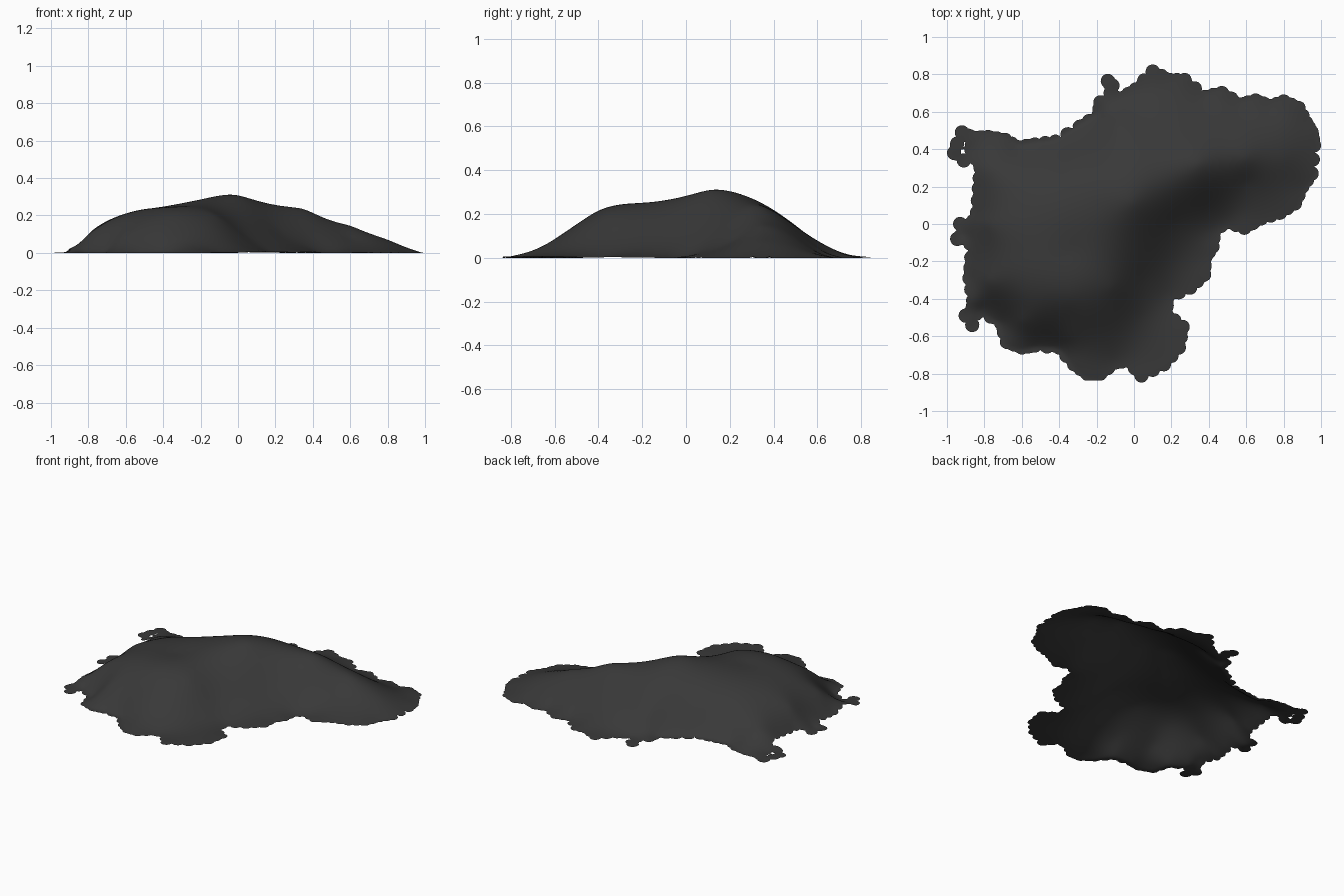
import bpy, bmesh, math
from mathutils import Vector

if "Cube" in bpy.data.objects:
    bpy.data.objects.remove(bpy.data.objects["Cube"])

R = 0.038      # radius of the scallops along the rim
STEP = 0.0125  # grid spacing

# Scallop centres around the rim, clockwise from the back left corner
RIM = [(-.87,.40), (-.86,.46), (-.78,.465), (-.69,.45), (-.62,.41), (-.53,.425), (-.42,.44),
       (-.29,.52), (-.19,.58), (-.18,.65), (-.07,.67), (.01,.72), (.1,.815), (.19,.77),
       (.27,.77), (.38,.68), (.47,.70), (.57,.64), (.65,.66), (.73,.63), (.8,.655), (.88,.62),
       (.92,.54), (.95,.49), (.962,.42), (.95,.27), (.9,.2), (.86,.11), (.78,.06), (.68,.03),
       (.59,-.02), (.5,.01), (.43,-.03), (.42,-.12), (.38,-.18), (.375,-.27), (.3,-.34),
       (.18,-.39), (.17,-.48), (.26,-.55), (.24,-.66), (.16,-.75), (.04,-.81), (-.03,-.73),
       (-.1,-.74), (-.18,-.8), (-.25,-.8), (-.32,-.75), (-.4,-.66), (-.53,-.65), (-.6,-.66),
       (-.68,-.63), (-.71,-.53), (-.82,-.46), (-.87,-.5), (-.86,-.41), (-.88,-.29),
       (-.87,-.18), (-.88,-.03), (-.84,.06), (-.83,.19), (-.82,.3)]
# Loose scallops that stick out from the rim
STRAY = [(-.14,.765), (-.115,.74), (-.125,.70), (-.92,.49), (-.962,.38), (-.945,.43),
         (-.91,.34), (-.93,0), (-.945,-.08), (-.91,-.06), (-.865,-.54), (-.9,-.49), (-.88,.47)]

# Height samples over the hill
HILL = [(-.78,-.3,.115), (-.78,0,.12), (-.76,.3,.08), (-.6,-.52,.10), (-.6,-.38,.175),
        (-.6,-.15,.21), (-.6,.1,.185), (-.6,.3,.10), (-.35,-.6,.075), (-.35,-.5,.15),
        (-.35,-.4,.215), (-.35,-.15,.245), (-.35,.1,.25), (-.35,.3,.165), (-.12,-.62,.055),
        (-.12,-.48,.13), (-.12,-.34,.20), (-.12,-.05,.268), (-.2,.1,.285), (-.1,.35,.23),
        (-.1,.53,.11), (.04,-.5,.04), (.05,-.3,.09), (.07,-.1,.17), (-.01,.11,.307),
        (.1,.3,.265), (.1,.5,.145), (.1,.65,.05), (.2,-.2,.05), (.22,0,.12), (.2,.2,.245),
        (.4,.08,.07), (.38,.2,.17), (.35,.32,.235), (.35,.5,.13), (.6,.1,.03), (.6,.22,.08),
        (.6,.35,.145), (.6,.5,.09), (.8,.35,.07), (.8,.5,.045)]


def kernel(dx, dy):
    d = dx * dx + dy * dy
    return d * math.log(d) if d > 1e-12 else 0.0


def solve(a, b):
    n = len(b)
    m = [row[:] + [v] for row, v in zip(a, b)]
    for c in range(n):
        p = max(range(c, n), key=lambda r: abs(m[r][c]))
        m[c], m[p] = m[p], m[c]
        for r in range(c + 1, n):
            f = m[r][c] / m[c][c]
            if f:
                m[r] = [u - f * v for u, v in zip(m[r], m[c])]
    out = [0.0] * n
    for c in reversed(range(n)):
        out[c] = (m[c][n] - sum(m[c][k] * out[k] for k in range(c + 1, n))) / m[c][c]
    return out


def rim_height(x, y):
    # the rim floats a little where it is drawn in on the left
    return max(0.004, min(0.06, 0.5 * (x + 0.93))) if x < -.8 and -.42 < y < .35 else 0.006


# Thin plate spline through the samples and the rim
pts = HILL + [(x, y, rim_height(x, y)) for x, y in RIM] + [(x, y, 0.002) for x, y in STRAY]
rows = [[kernel(p[0] - q[0], p[1] - q[1]) + (1.5e-3 if p is q else 0) for q in pts]
        + [1, p[0], p[1]] for p in pts]
rows += [[1] * len(pts) + [0] * 3, [p[0] for p in pts] + [0] * 3, [p[1] for p in pts] + [0] * 3]
w = solve(rows, [p[2] for p in pts] + [0, 0, 0])


def height(x, y):
    z = w[-3] + w[-2] * x + w[-1] * y
    z += sum(k * kernel(x - p[0], y - p[1]) for k, p in zip(w, pts))
    return max(0.0, z)


def in_rim(x, y):
    inside = False
    for (x1, y1), (x2, y2) in zip(RIM, RIM[1:] + RIM[:1]):
        if (y1 > y) != (y2 > y) and x < (x2 - x1) * (y - y1) / (y2 - y1) + x1:
            inside = not inside
    return inside


# Scallops at the rim points and halfway between them
DISCS = [Vector(p) for p in RIM + STRAY]
DISCS += [(Vector(a) + Vector(b)) / 2 for a, b in zip(RIM, RIM[1:] + RIM[:1])]


def in_shape(x, y):
    return in_rim(x, y) or any((x - c.x) ** 2 + (y - c.y) ** 2 < R * R for c in DISCS)


# Grid trimmed to the scalloped outline
bm = bmesh.new()
verts = {}


def vert(i, j):
    if (i, j) not in verts:
        verts[i, j] = bm.verts.new((i * STEP, j * STEP, 0))
    return verts[i, j]


for i in range(-82, 82):
    for j in range(-72, 72):
        if in_shape((i + .5) * STEP, (j + .5) * STEP):
            bm.faces.new([vert(i, j), vert(i + 1, j), vert(i + 1, j + 1), vert(i, j + 1)])

# Round the scallops, then lift the hill
for v in bm.verts:
    if v.is_boundary:
        p = v.co.xy
        c = min(DISCS, key=lambda d: (d - p).length)
        if abs((p - c).length - R) < STEP * .8:
            v.co.xy = c + (p - c).normalized() * R
for v in bm.verts:
    v.co.z = height(v.co.x, v.co.y)
low = min(v.co.z for v in bm.verts)
for v in bm.verts:
    v.co.z -= low

mesh = bpy.data.meshes.new("hill_surface")
bm.to_mesh(mesh)
bm.free()
mesh.shade_smooth()
hill = bpy.data.objects.new("hill_surface", mesh)
bpy.context.collection.objects.link(hill)

# Dark grey colour
mat = bpy.data.materials.new("dark_grey")
mat.diffuse_color = (0.04, 0.04, 0.04, 1)
mat.use_nodes = True
mat.node_tree.nodes["Principled BSDF"].inputs["Base Color"].default_value = mat.diffuse_color
mesh.materials.append(mat)
